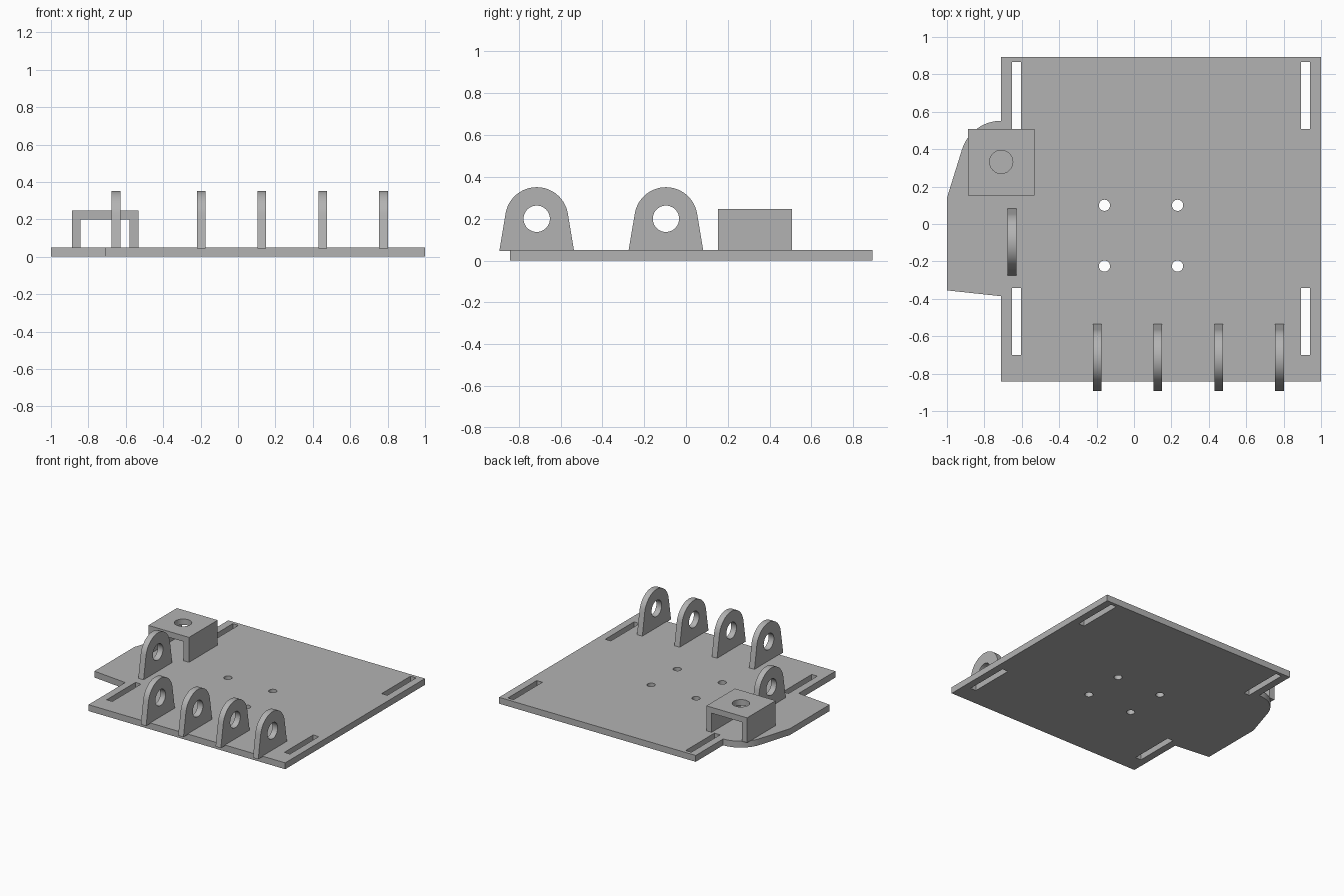
import bpy
import bmesh
from math import sin, cos, pi, radians, atan2, hypot, acos
from mathutils import Matrix, Vector

if "Cube" in bpy.data.objects:
    bpy.data.objects.remove(bpy.data.objects["Cube"], do_unlink=True)

grey = bpy.data.materials.new("plain grey")
grey.use_nodes = True
grey.diffuse_color = (0.45, 0.45, 0.45, 1)
grey.node_tree.nodes["Principled BSDF"].inputs["Base Color"].default_value = grey.diffuse_color

THICK = 0.05      # base plate thickness
WALL = 0.046      # lug and bracket wall thickness


def arc(cx, cy, r, a0, a1, n):
    """Points along an arc, angles in radians, ends included."""
    return [(cx + r * cos(a0 + (a1 - a0) * i / n), cy + r * sin(a0 + (a1 - a0) * i / n))
            for i in range(n + 1)]


def circle(cx, cy, r, n=40):
    return arc(cx, cy, r, 0, 2 * pi, n)[:-1]


def rect(x0, y0, x1, y1):
    return [(x0, y0), (x1, y0), (x1, y1), (x0, y1)]


def prism(name, outline, holes, depth, matrix=None):
    """Extrude a flat outline with holes along its local z."""
    bm = bmesh.new()
    edges = []
    for loop in [outline] + holes:
        vs = [bm.verts.new((x, y, 0)) for x, y in loop]
        edges += [bm.edges.new((vs[i - 1], vs[i])) for i in range(len(vs))]
    bmesh.ops.triangle_fill(bm, edges=edges, use_beauty=True, use_dissolve=False)
    ext = bmesh.ops.extrude_face_region(bm, geom=bm.faces[:], use_keep_orig=True)
    moved = [v for v in ext["geom"] if isinstance(v, bmesh.types.BMVert)]
    bmesh.ops.translate(bm, verts=moved, vec=(0, 0, depth))
    bmesh.ops.recalc_face_normals(bm, faces=bm.faces[:])
    mesh = bpy.data.meshes.new(name)
    bm.to_mesh(mesh)
    bm.free()
    mesh.materials.append(grey)
    ob = bpy.data.objects.new(name, mesh)
    bpy.context.collection.objects.link(ob)
    if matrix:
        ob.matrix_world = matrix
    bpy.ops.object.select_all(action='DESELECT')
    ob.select_set(True)
    bpy.context.view_layer.objects.active = ob
    bpy.ops.object.shade_smooth_by_angle(angle=radians(30))
    return ob


# Base plate with a side tab, four slots and four screw holes
FRONT, BACK, SIDE = -0.842, 0.893, -0.71
boss = (SIDE, 0.332)
outline = [(SIDE, FRONT), (1, FRONT), (1, BACK), (SIDE, BACK)]
outline += arc(*boss, 0.22, pi / 2, radians(163.5), 14)
outline += [(-1, 0.14), (-1, -0.355), (SIDE, -0.386)]
holes = [rect(x, y, x + 0.049, y + 0.358) for x in (-0.652, 0.893) for y in (-0.7, 0.508)]
holes += [circle(x, y, 0.03, 24) for x in (-0.158, 0.233) for y in (-0.225, 0.1)]
prism("base_plate", outline, holes, THICK)

# Upright hinge lugs: tapered sides, round top, pin hole
PIN, TOP_R, HALF = 0.155, 0.151, 0.179
tilt = atan2(-PIN, HALF) + acos(TOP_R / hypot(HALF, PIN))    # tangent angle of the side
lug = [(-HALF, 0), (HALF, 0)] + arc(0, PIN, TOP_R, tilt, pi - tilt, 32)
upright = Matrix(((0, 0, 1, 0), (1, 0, 0, 0), (0, 1, 0, 0), (0, 0, 0, 1)))


def add_lug(name, x, y):
    place = Matrix.Translation(Vector((x - WALL / 2, y, 0.045)))
    prism(name, lug, [circle(0, PIN, 0.063)], WALL, place @ upright)


for i in range(4):
    add_lug(f"front_lug_{i + 1}", -0.197 + 0.325 * i, -0.714)
add_lug("side_lug", -0.652, -0.096)

# Channel bracket: two walls and a drilled top
X0, X1, Y0, Y1, TOP = -0.887, -0.533, 0.153, 0.508, 0.246
prism("bracket_top", rect(X0, Y0, X1, Y1), [circle(*boss, 0.062)], WALL,
      Matrix.Translation((0, 0, TOP - WALL)))
for name, x in (("bracket_right_wall", X0), ("bracket_left_wall", X1 - WALL)):
    prism(name, rect(x, Y0, x + WALL, Y1), [], TOP - WALL - THICK,
          Matrix.Translation((0, 0, THICK)))
